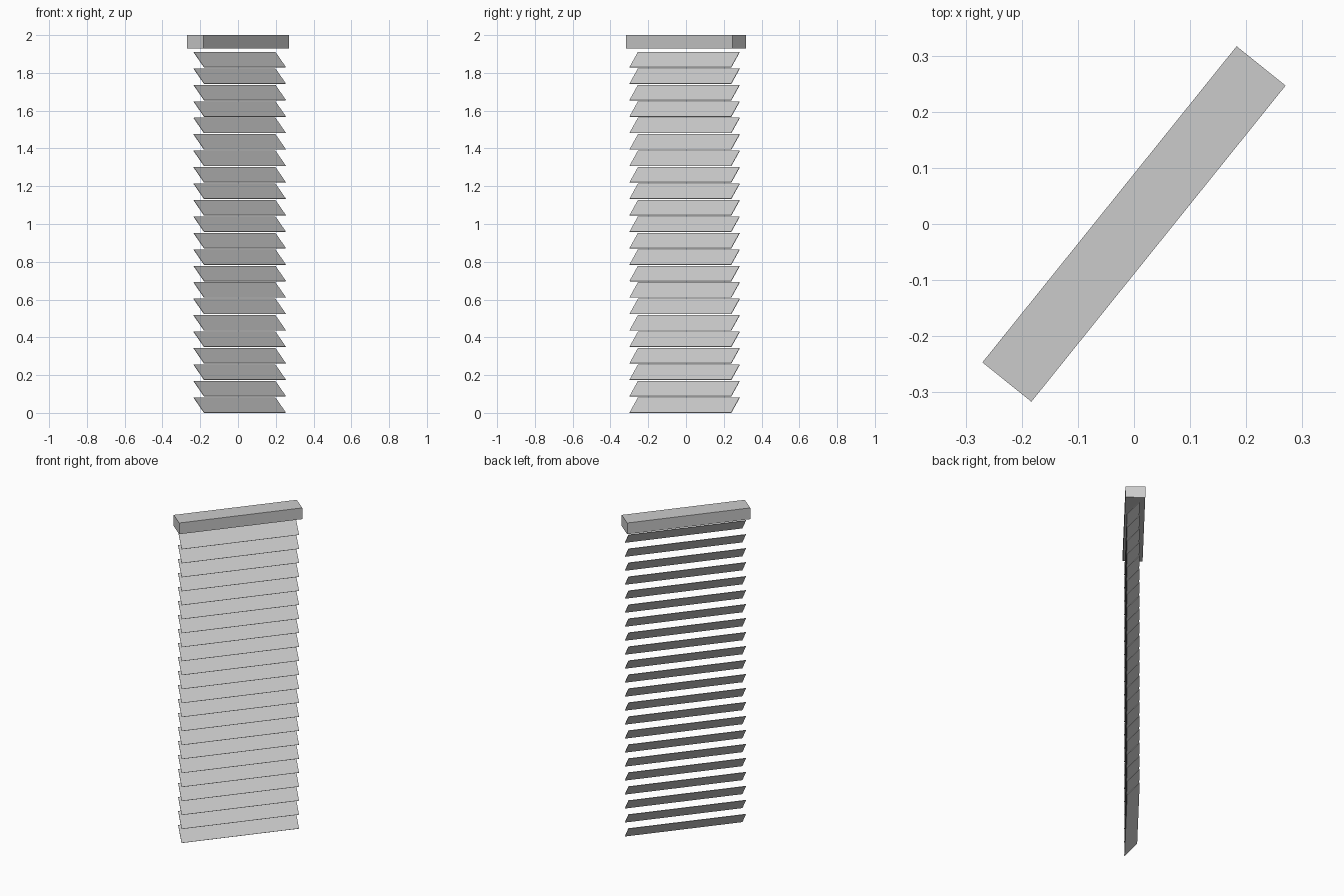
import bpy
from math import radians, sin, cos
from mathutils import Matrix

if "Cube" in bpy.data.objects:
    bpy.data.objects.remove(bpy.data.objects["Cube"])

YAW = radians(51.2)      # whole blind is turned about z
TILT = radians(48.5)     # slats tip down toward the front
SLAT = (0.69, 0.107, 0.003)
COUNT = 22


def box(name, size, loc, tilt=0.0):
    bpy.ops.mesh.primitive_cube_add(size=1)
    ob = bpy.context.object
    ob.name = name
    ob.data.transform(Matrix.Diagonal((*size, 1)))
    ob.matrix_world = (Matrix.Rotation(YAW, 4, 'Z') @ Matrix.Translation(loc)
                       @ Matrix.Rotation(tilt, 4, 'X'))
    return ob


# head rail
box("head_rail", (0.723, 0.112, 0.07), (0, 0, 1.965))

# tilted slats, stacked from the ground to just under the rail
half = (SLAT[1] * sin(TILT) + SLAT[2] * cos(TILT)) / 2
pitch = (1.911 - 2 * half) / (COUNT - 1)
for i in range(COUNT):
    box(f"slat_{i + 1:02d}", SLAT, (0, -0.0115, half + i * pitch), TILT)
